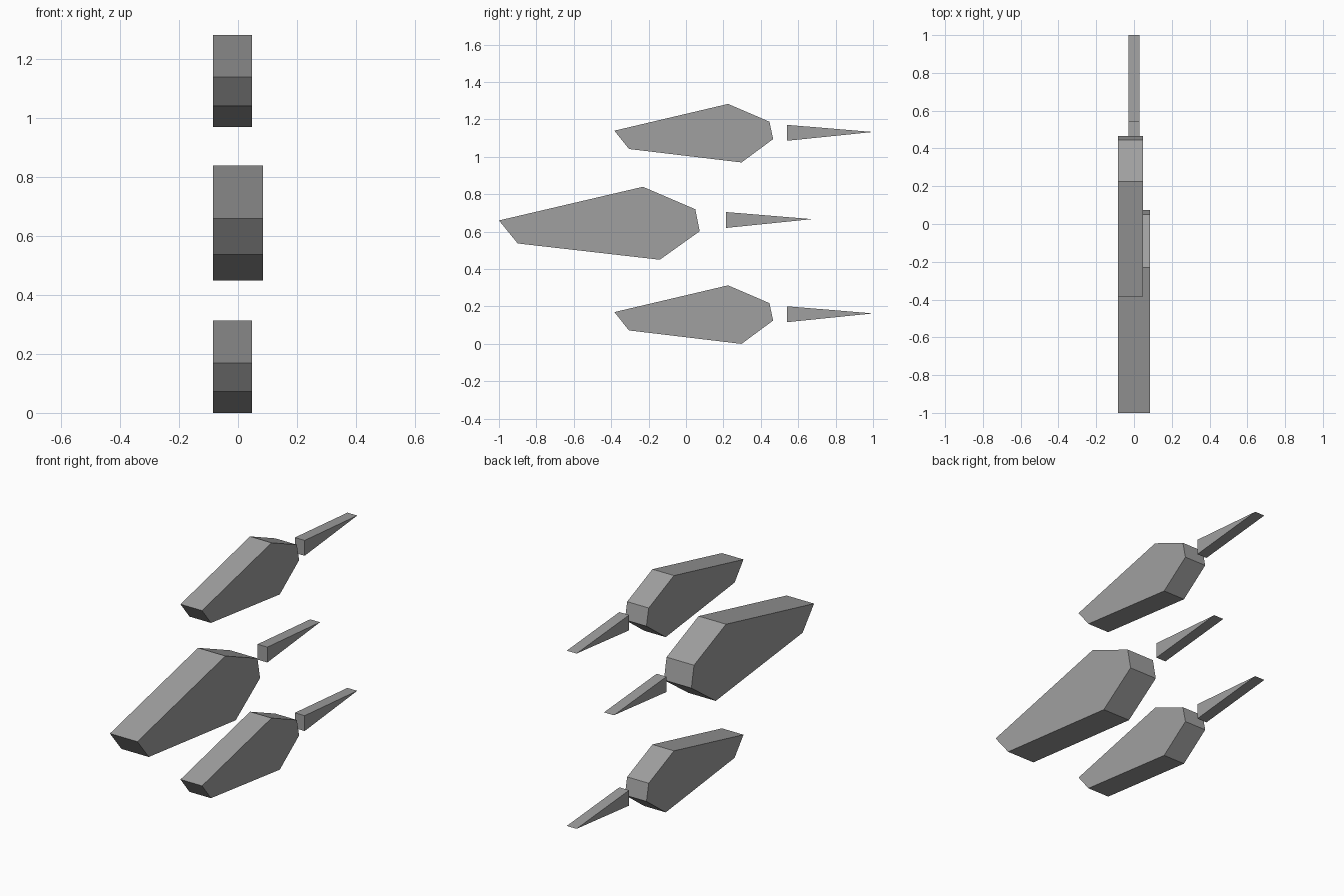
import bpy
import bmesh

cube = bpy.data.objects.get("Cube")
if cube:
    bpy.data.objects.remove(cube, do_unlink=True)

grey = bpy.data.materials.new("mid_grey")
grey.use_nodes = True
colour = (0.35, 0.35, 0.35, 1)
grey.diffuse_color = colour
grey.node_tree.nodes["Principled BSDF"].inputs["Base Color"].default_value = colour


def extrude_profile(name, profile, x0, x1, dy=0, dz=0):
    """Extrude a side profile of (y, z) points from x0 to x1."""
    bm = bmesh.new()
    face = bm.faces.new([bm.verts.new((x0, y + dy, z + dz)) for y, z in profile])
    grown = bmesh.ops.extrude_face_region(bm, geom=[face])["geom"]
    verts = [g for g in grown if isinstance(g, bmesh.types.BMVert)]
    bmesh.ops.translate(bm, verts=verts, vec=(x1 - x0, 0, 0))
    bmesh.ops.recalc_face_normals(bm, faces=bm.faces)
    mesh = bpy.data.meshes.new(name)
    bm.to_mesh(mesh)
    bm.free()
    mesh.materials.append(grey)
    obj = bpy.data.objects.new(name, mesh)
    bpy.context.collection.objects.link(obj)


# Side profiles
large_body = [(-1, 0.66), (-0.23, 0.84), (0.05, 0.72),
              (0.073, 0.602), (-0.14, 0.45), (-0.9, 0.537)]
small_body = [(-0.383, 0.17), (0.225, 0.313), (0.446, 0.218),
              (0.466, 0.125), (0.297, 0), (-0.305, 0.072)]
tail = [(0.54, 0.201), (1, 0.163), (0.54, 0.116)]

# Middle body with its tail
extrude_profile("middle_body", large_body, -0.084, 0.084)
extrude_profile("middle_tail", tail, -0.03, 0.03, -0.326, 0.504)

# Matching lower and upper bodies with tails
for level, height in (("lower", 0), ("upper", 0.97)):
    extrude_profile(level + "_body", small_body, -0.084, 0.048, dz=height)
    extrude_profile(level + "_tail", tail, -0.03, 0.03, dz=height)
